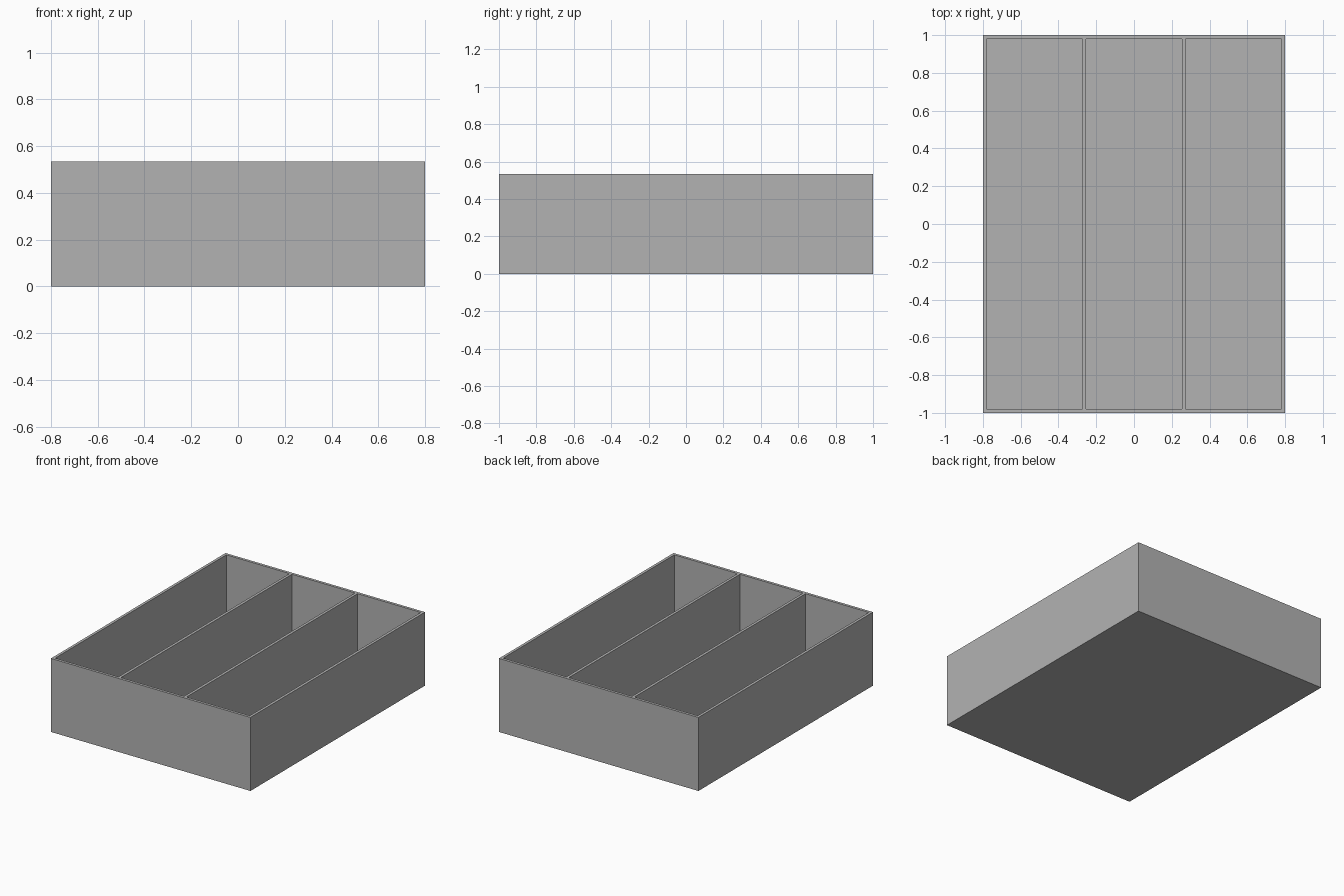
import bpy, bmesh

default_cube = bpy.data.objects.get("Cube")
if default_cube:
    bpy.data.objects.remove(default_cube, do_unlink=True)

WIDTH, DEPTH, HEIGHT = 1.6, 2.0, 0.533
WALL = 0.02
BAYS = 3

grey = bpy.data.materials.new("plain grey")
grey.use_nodes = True
colour = (0.45, 0.45, 0.45, 1)
grey.diffuse_color = colour
grey.node_tree.nodes["Principled BSDF"].inputs["Base Color"].default_value = colour

# Plan lines: outer walls, dividers and the bays between them
bay = (WIDTH - (BAYS + 1) * WALL) / BAYS
xs = [-WIDTH / 2]
for i in range(BAYS):
    xs += [xs[-1] + WALL, xs[-1] + WALL + bay]
xs.append(WIDTH / 2)
ys = [-DEPTH / 2, -DEPTH / 2 + WALL, DEPTH / 2 - WALL, DEPTH / 2]

# Rim plane, split along the plan lines
bm = bmesh.new()
grid = [[bm.verts.new((x, y, HEIGHT)) for y in ys] for x in xs]
pockets = []
for i in range(len(xs) - 1):
    for j in range(len(ys) - 1):
        face = bm.faces.new((grid[i][j], grid[i + 1][j],
                             grid[i + 1][j + 1], grid[i][j + 1]))
        if i % 2 and j == 1:
            pockets.append(face)

# Solid block below the rim: outer sides and underside
outline = [e for e in bm.edges if e.is_boundary]
sides = bmesh.ops.extrude_edge_only(bm, edges=outline)["geom"]
base_edges = [g for g in sides if isinstance(g, bmesh.types.BMEdge)]
for v in (g for g in sides if isinstance(g, bmesh.types.BMVert)):
    v.co.z = 0
bmesh.ops.contextual_create(bm, geom=[e for e in base_edges if e.is_boundary])

# Open bays sunk down to the floor thickness
for face in pockets:
    result = bmesh.ops.extrude_discrete_faces(bm, faces=[face])
    floor = result["faces"][0]
    for v in floor.verts:
        v.co.z = WALL

# Clean up the split coplanar faces
bmesh.ops.remove_doubles(bm, verts=bm.verts, dist=0.0001)
bmesh.ops.dissolve_limit(bm, angle_limit=0.01, verts=bm.verts, edges=bm.edges)
bmesh.ops.recalc_face_normals(bm, faces=bm.faces)

mesh = bpy.data.meshes.new("divided_tray")
bm.to_mesh(mesh)
bm.free()
mesh.materials.append(grey)
tray = bpy.data.objects.new("divided_tray", mesh)
bpy.context.collection.objects.link(tray)
